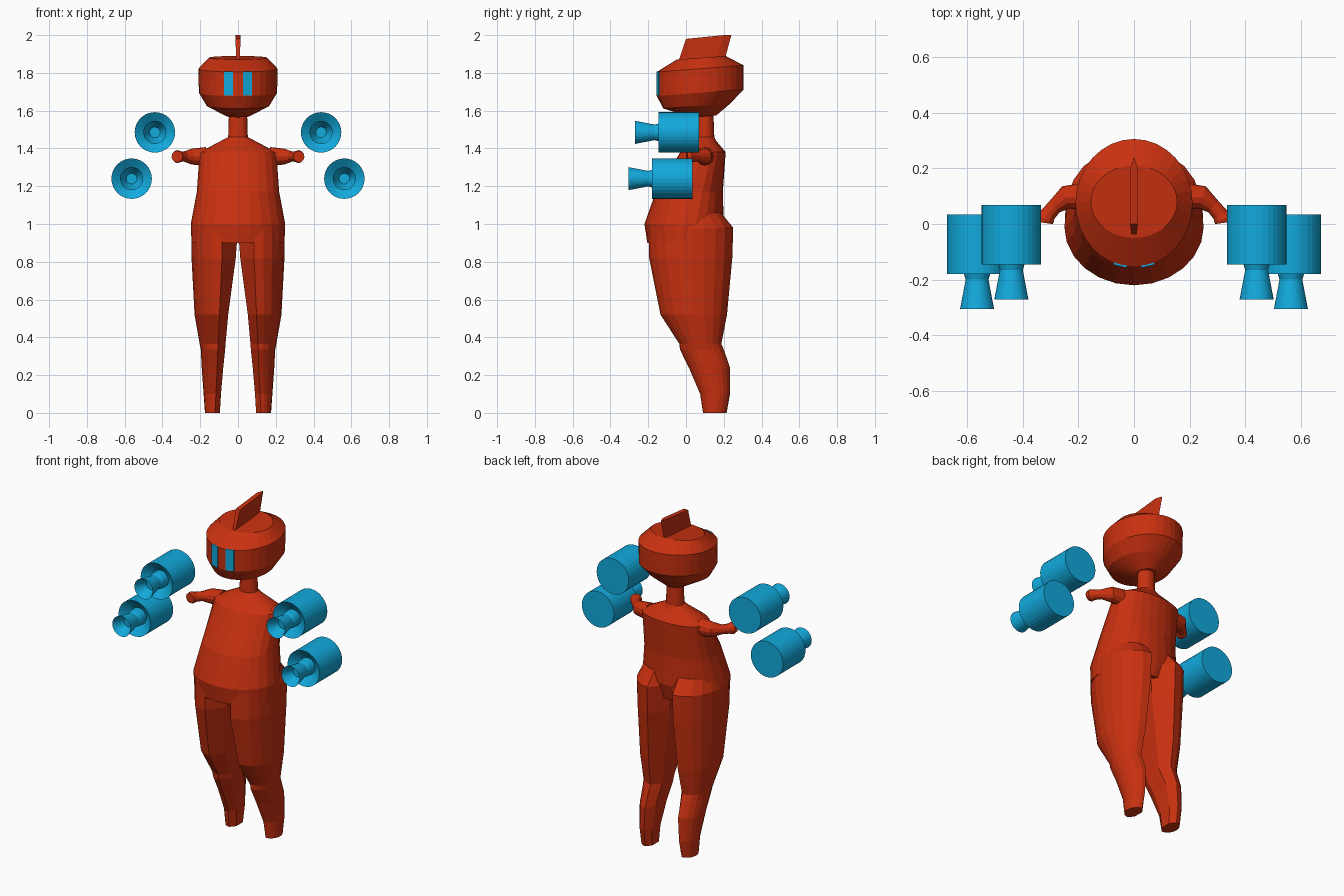
import bpy, bmesh, math
from mathutils import Vector

if "Cube" in bpy.data.objects:
    bpy.data.objects.remove(bpy.data.objects["Cube"])


def material(name, rgb):
    m = bpy.data.materials.new(name)
    m.diffuse_color = (*rgb, 1)
    m.use_nodes = True
    m.node_tree.nodes["Principled BSDF"].inputs["Base Color"].default_value = m.diffuse_color
    return m


RED = material("red shell", (0.58, 0.03, 0.005))
BLUE = material("bright blue", (0.006, 0.40, 0.72))


def loft(name, rings, mat):
    """Skin a list of equally long point rings and cap both ends."""
    bm = bmesh.new()
    loops = [[bm.verts.new(p) for p in ring] for ring in rings]
    n = len(loops[0])
    for a, b in zip(loops, loops[1:]):
        for i in range(n):
            j = (i + 1) % n
            bm.faces.new((a[i], a[j], b[j], b[i]))
    bm.faces.new(loops[0])
    bm.faces.new(loops[-1])
    bmesh.ops.recalc_face_normals(bm, faces=bm.faces)
    me = bpy.data.meshes.new(name)
    bm.to_mesh(me)
    bm.free()
    me.materials.append(mat)
    ob = bpy.data.objects.new(name, me)
    bpy.context.collection.objects.link(ob)
    return ob


def oval(z, yf, yb, rx, n=24, tilt=0.0, flat=1.0):
    """Oval ring from front yf to back yb; flat < 1 squares off the back half."""
    cy, ry = (yf + yb) / 2, (yb - yf) / 2
    pts = []
    for i in range(n):
        a = 2 * math.pi * i / n
        c, s = math.cos(a), math.sin(a)
        if s > 0:
            s = s ** flat
        pts.append((rx * c, cy + ry * s, z + tilt * ry * s))
    return pts


# torso with neck
torso = [(0.90, -0.205, 0.17, 0.246, 1), (1.0, -0.22, 0.20, 0.25, 0.9),
         (1.17, -0.16, 0.195, 0.218, 0.7), (1.38, -0.03, 0.21, 0.203, 0.7),
         (1.44, 0.04, 0.16, 0.09, 0.9), (1.46, 0.055, 0.15, 0.052, 1),
         (1.59, 0.06, 0.145, 0.048, 1)]
loft("torso", [oval(z, f, b, r, flat=k) for z, f, b, r, k in torso], RED)

# head, leaning slightly forward
head = [(1.57, 0.03, 0.16, 0.06), (1.625, -0.12, 0.235, 0.165),
        (1.695, -0.155, 0.305, 0.207), (1.822, -0.155, 0.305, 0.21),
        (1.88, -0.05, 0.21, 0.155)]
loft("head", [oval(z, f, b, r, 32, 0.076) for z, f, b, r in head], RED)


# head fin, thin and tapering toward the back
def fin_ring(w, yf, yb, zf, zb):
    return [(-w, yf, zf), (w, yf, zf), (w, yb - 0.04, zb),
            (0, yb, zb), (-w, yb - 0.04, zb)]


loft("head_fin", [fin_ring(0.008, -0.04, 0.205, 1.86, 1.87),
                  fin_ring(0.014, 0.0, 0.24, 1.98, 2.0)], RED)


# legs: rounded outside, bevelled to a flat inner side
def leg_ring(s, z, yf, yb, xo, xi, xc, n=10):
    cy, ry = (yf + yb) / 2, (yb - yf) / 2
    pts = []
    for i in range(n + 1):
        a = -math.pi / 2 + math.pi * i / n
        pts.append((s * (xc + (xo - xc) * math.cos(a)), cy + ry * math.sin(a), z))
    pts += [(s * xi, cy + ry * 0.5, z), (s * xi, cy - ry * 0.5, z)]
    return pts


leg = [(1.06, -0.15, 0.185, 0.22, 0.0, 0.08), (0.98, -0.195, 0.25, 0.248, 0.0, 0.085),
       (0.82, -0.195, 0.245, 0.246, 0.012, 0.085), (0.52, -0.135, 0.217, 0.23, 0.052, 0.098),
       (0.365, -0.035, 0.187, 0.203, 0.066, 0.105), (0.335, -0.032, 0.20, 0.197, 0.068, 0.107),
       (0.24, 0.015, 0.233, 0.192, 0.078, 0.11), (0.10, 0.075, 0.233, 0.182, 0.09, 0.117),
       (0.0, 0.09, 0.215, 0.175, 0.096, 0.122)]

# arm path: x, y, radius
arm = [(0.17, 0.10, 0.05), (0.245, 0.095, 0.042), (0.285, 0.062, 0.027),
       (0.308, 0.035, 0.028), (0.32, 0.018, 0.034), (0.322, 0.004, 0.03)]


def tube(s, path, z, n=12):
    rings = []
    for k, (x, y, r) in enumerate(path):
        a, b = path[max(k - 1, 0)], path[min(k + 1, len(path) - 1)]
        d = Vector((b[0] - a[0], b[1] - a[1])).normalized()
        ring = []
        for i in range(n):
            t = 2 * math.pi * i / n
            u = r * math.cos(t)
            ring.append((s * (x - d.y * u), y + d.x * u, z + r * math.sin(t)))
        rings.append(ring)
    return rings


# thruster profile: y offset from the barrel front, radius
thruster = [(0.214, 0.107), (0, 0.107), (0.04, 0.05), (0, 0.047), (-0.02, 0.041),
            (-0.125, 0.061), (-0.06, 0.028)]


def lathe_y(x, y, z, profile, n=32):
    return [[(x + r * math.cos(2 * math.pi * i / n), y + o,
              z + r * math.sin(2 * math.pi * i / n)) for i in range(n)]
            for o, r in profile]


for side, s in (("left", -1), ("right", 1)):
    loft(side + "_leg", [leg_ring(s, *r) for r in leg], RED)
    loft(side + "_arm", tube(s, arm, 1.357), RED)
    loft(side + "_upper_thruster", lathe_y(s * 0.44, -0.145, 1.485, thruster), BLUE)
    loft(side + "_lower_thruster", lathe_y(s * 0.563, -0.18, 1.24, thruster), BLUE)
    # eye plate lying on the curved face
    eye = []
    for z in (1.68, 1.807):
        eye.append([(s * 0.026, -0.157, z), (s * 0.073, -0.146, z),
                    (s * 0.073, -0.137, z), (s * 0.026, -0.148, z)])
    loft(side + "_eye", eye, BLUE)
